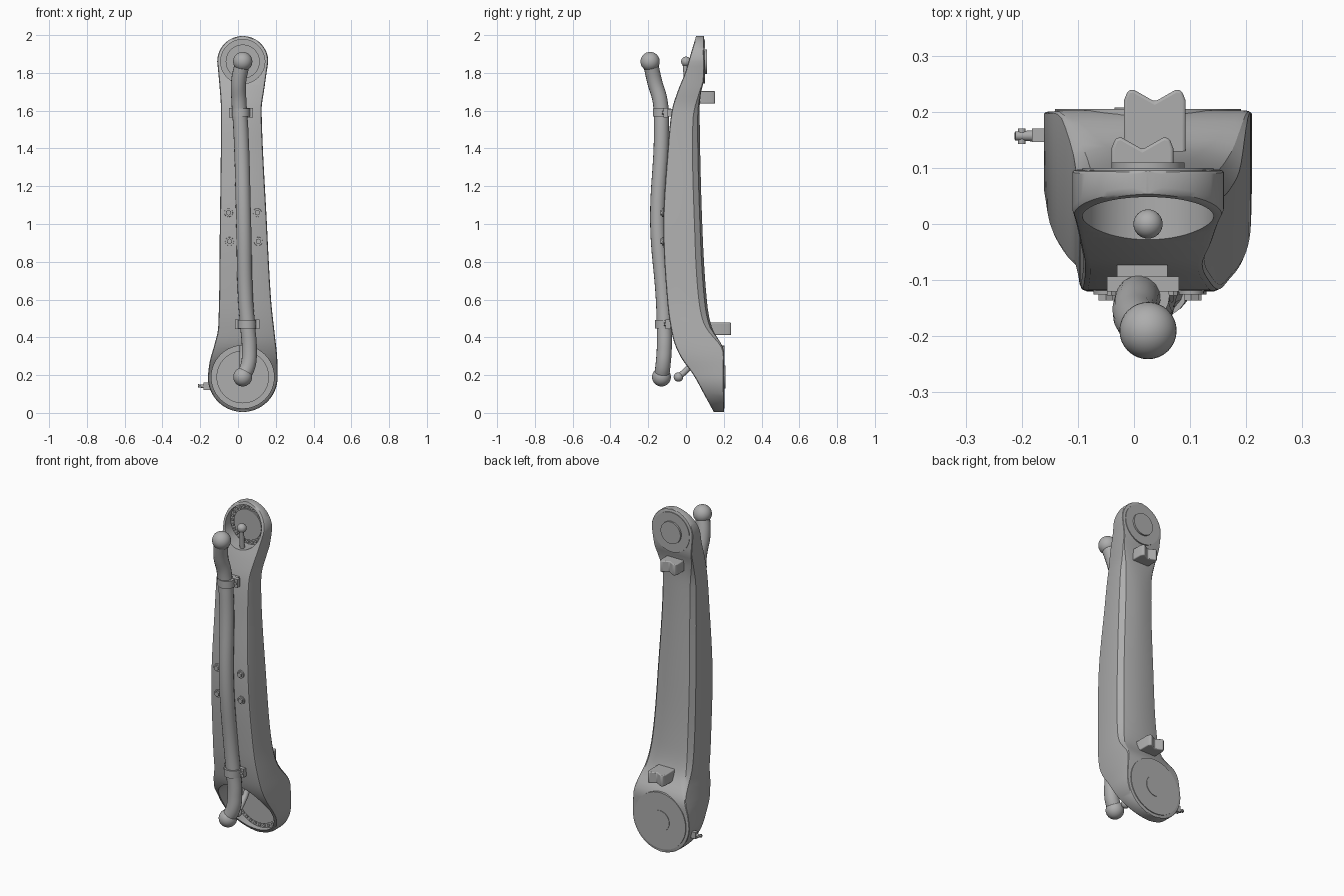
import bpy, bmesh, math
from mathutils import Vector

old = bpy.data.objects.get("Cube")
if old:
    bpy.data.objects.remove(old, do_unlink=True)

grey = bpy.data.materials.new("mid_grey")
grey.use_nodes = True
grey.diffuse_color = (0.42, 0.42, 0.42, 1)
grey.node_tree.nodes["Principled BSDF"].inputs["Base Color"].default_value = (0.42, 0.42, 0.42, 1)

CX = 0.025           # axis shared by both joints
LOW, HIGH = 0.19, 1.86
R_LOW, R_HIGH = 0.185, 0.135


def select(ob):
    bpy.ops.object.select_all(action='DESELECT')
    ob.select_set(True)
    bpy.context.view_layer.objects.active = ob


def smooth(ob, angle=32):
    select(ob)
    bpy.ops.object.shade_smooth_by_angle(angle=math.radians(angle))


def finish(name, bm):
    bmesh.ops.recalc_face_normals(bm, faces=bm.faces)
    me = bpy.data.meshes.new(name)
    bm.to_mesh(me)
    bm.free()
    me.materials.append(grey)
    ob = bpy.data.objects.new(name, me)
    bpy.context.collection.objects.link(ob)
    smooth(ob)
    return ob


def add_rod(bm, a, b, r, r2=None, n=48):
    a, b = Vector(a), Vector(b)
    d = b - a
    new = bmesh.ops.create_cone(bm, cap_ends=True, segments=n, radius1=r,
                                radius2=r if r2 is None else r2, depth=d.length)["verts"]
    rot = d.to_track_quat('Z', 'Y').to_matrix()
    bmesh.ops.rotate(bm, verts=new, matrix=rot)
    bmesh.ops.translate(bm, verts=new, vec=(a + b) / 2)


def add_box(bm, lo, hi):
    lo, hi = Vector(lo), Vector(hi)
    new = bmesh.ops.create_cube(bm, size=1)["verts"]
    bmesh.ops.scale(bm, verts=new, vec=hi - lo)
    bmesh.ops.translate(bm, verts=new, vec=(lo + hi) / 2)


def rod(name, a, b, r, r2=None, n=48):
    bm = bmesh.new()
    add_rod(bm, a, b, r, r2, n)
    return finish(name, bm)


def ball(name, at, r):
    bm = bmesh.new()
    new = bmesh.ops.create_uvsphere(bm, u_segments=32, v_segments=16, radius=r)["verts"]
    bmesh.ops.translate(bm, verts=new, vec=at)
    return finish(name, bm)


def tube(name, points, r):
    cu = bpy.data.curves.new(name, 'CURVE')
    cu.dimensions = '3D'
    cu.bevel_depth = r
    cu.bevel_resolution = 6
    cu.use_fill_caps = True
    sp = cu.splines.new('BEZIER')
    sp.bezier_points.add(len(points) - 1)
    for bp, p in zip(sp.bezier_points, points):
        bp.co = p
        bp.handle_left_type = bp.handle_right_type = 'AUTO'
    cu.materials.append(grey)
    ob = bpy.data.objects.new(name, cu)
    bpy.context.collection.objects.link(ob)
    select(ob)
    bpy.ops.object.convert(target='MESH')
    smooth(bpy.context.object, 50)


def curve_at(table, z):
    # smooth interpolation through a short (height, value) table
    n = len(table)
    for i in range(n - 1):
        (z0, v0), (z1, v1) = table[i], table[i + 1]
        if z <= z1:
            def slope(k):
                a, b = table[max(k - 1, 0)], table[min(k + 1, n - 1)]
                return (b[1] - a[1]) / (b[0] - a[0])
            h = z1 - z0
            t = max(0, (z - z0) / h)
            return ((2*t**3 - 3*t**2 + 1) * v0 + (t**3 - 2*t**2 + t) * h * slope(i)
                    + (3*t**2 - 2*t**3) * v1 + (t**3 - t**2) * h * slope(i + 1))
    return table[-1][1]


# Arm shell: sections lofted along the height, round at both joints
left_edge = [(.19, -.16), (.27, -.15), (.36, -.125), (.45, -.105), (1, -.096), (1.6, -.09), (1.72, -.097), (1.86, -.11)]
right_edge = [(.19, .21), (.3, .207), (.42, .194), (.6, .175), (1, .153), (1.6, .125), (1.72, .14), (1.86, .16)]
front_edge = [(0, .15), (.1, .095), (.2, .04), (.3, -.03), (.4, -.07), (.6, -.1), (1, -.12), (1.4, -.096),
              (1.6, -.075), (1.7, -.045), (1.8, -.005), (1.9, .025), (2, .055)]
back_edge = [(0, .2), (.25, .2), (.34, .198), (.45, .138), (.6, .11), (1, .086), (1.6, .072), (1.7, .08), (1.76, .095), (2, .095)]
chamfer = [(0, .012), (.33, .012), (.5, .07), (1, .075), (1.55, .065), (1.72, .012), (2, .012)]


def section(z):
    if z < LOW:
        w = math.sqrt(max(R_LOW**2 - (z - LOW)**2, 1e-5))
        xl, xr = CX - w, CX + w
    elif z > HIGH:
        w = math.sqrt(max(R_HIGH**2 - (z - HIGH)**2, 1e-5))
        xl, xr = CX - w, CX + w
    else:
        xl, xr = curve_at(left_edge, z), curve_at(right_edge, z)
    yf, yb = curve_at(front_edge, z), curve_at(back_edge, z)
    f = min(.012, .3 * (xr - xl), .3 * (yb - yf))
    c = min(curve_at(chamfer, z), .35 * (xr - xl))
    d = min(c * .55, .3 * (yb - yf))
    half = [(f, yf), (.3 * f, yf + .3 * f), (0, yf + f), (0, yb - d), (.3 * c, yb - .3 * d), (c, yb)]
    return [(xl + x, y, z) for x, y in half] + [(xr - x, y, z) for x, y in reversed(half)]


heights = [LOW - R_LOW * math.cos(math.pi / 2 * i / 16) for i in range(16)]
heights += [LOW + (HIGH - LOW) * i / 64 for i in range(65)]
heights += [HIGH + R_HIGH * math.sin(math.pi / 2 * i / 16) for i in range(1, 17)]
bm = bmesh.new()
rings = [[bm.verts.new(p) for p in section(z)] for z in heights]
for a, b in zip(rings, rings[1:]):
    for i in range(len(a)):
        j = (i + 1) % len(a)
        bm.faces.new((a[i], a[j], b[j], b[i]))
bm.faces.new(rings[0])
bm.faces.new(rings[-1])
arm = finish("arm_shell", bm)

# Open joint sockets, cut from the front
for z, r, floor in ((LOW, .166, .17), (HIGH, .117, .062)):
    cutter = rod("socket_cutter", (CX, -.4, z), (CX, floor, z), r, n=64)
    cutter.hide_render = True
    mod = arm.modifiers.new("socket", 'BOOLEAN')
    mod.operation = 'DIFFERENCE'
    mod.solver = 'EXACT'
    mod.object = cutter
    select(arm)
    bpy.ops.object.modifier_apply(modifier=mod.name)
    bpy.data.objects.remove(cutter, do_unlink=True)
smooth(arm)

# Flange discs, hubs and rings of bolts
for label, z, r, floor, back, hub, lift, count in (
        ("lower", LOW, .166, .17, .2, .06, .003, 32), ("upper", HIGH, .117, .062, .095, .065, .01, 24)):
    rod(label + "_back_flange", (CX, back - .01, z), (CX, back + .005, z), r, n=64)
    rod(label + "_back_hub", (CX, back, z), (CX, back + .005 + lift, z), hub)
    rod(label + "_socket_disc", (CX, floor + .005, z), (CX, floor - .008, z), r - .027, n=64)
    bm = bmesh.new()
    for i in range(count):
        t = math.tau * i / count
        x, h = CX + (r - .014) * math.cos(t), z + (r - .014) * math.sin(t)
        add_rod(bm, (x, floor + .003, h), (x, floor - .007, h), .008, n=8)
    finish(label + "_flange_bolts", bm)

# Outer hose with ball ends
hose = [(.025, -.19, 1.86), (.003, -.165, 1.75), (.005, -.137, 1.65), (.015, -.13, 1.5), (.03, -.15, 1),
        (.04, -.12, .6), (.052, -.115, .45), (.06, -.115, .34), (.053, -.122, .25), (.025, -.13, .19)]
tube("outer_hose", hose, .04)
ball("hose_top_ball", hose[0], .051)
ball("hose_bottom_ball", hose[-1], .05)

# Inner cable ends inside the sockets
tube("upper_cable_end", [(CX, -.005, 1.86), (CX, 0, 1.8), (CX, .01, 1.7)], .014)
ball("upper_cable_ball", (CX, 0, 1.86), .026)
tube("lower_cable_end", [(CX, -.04, .19), (CX, 0, .225), (CX, .05, .29), (CX, .06, .38)], .016)
ball("lower_cable_ball", (CX, -.04, .19), .025)

# Hose clamps: collar, ears and foot
for label, x, y, z in (("upper", .015, -.128, 1.59), ("lower", .048, -.117, .47)):
    bm = bmesh.new()
    add_rod(bm, (x, y, z - .022), (x, y, z + .022), .048)
    add_box(bm, (x - .063, y + .008, z - .025), (x + .065, y + .034, z + .025))
    add_box(bm, (x - .045, y, z - .02), (x + .045, y + .065, z + .02))
    finish(label + "_hose_clamp", bm)
    bm = bmesh.new()
    for s in (-1, 1):
        add_rod(bm, (x + s * .055, y + .01, z), (x + s * .055, y + .001, z), .009, n=6)
    finish(label + "_clamp_screws", bm)

# Four front studs
for x, z in ((-.05, 1.06), (.102, 1.06), (-.045, .908), (.107, .908)):
    rod("front_stud_washer", (x, -.105, z), (x, -.126, z), .024, .022, 24)
    rod("front_stud_head", (x, -.12, z), (x, -.136, z), .015, n=6)

# Back cable saddles with two horns
for label, x, y0, y1, z, w in (("upper", .015, .05, .155, 1.67, .055), ("lower", .037, .09, .24, .445, .055)):
    shape = [(-w, y0), (-w, y1 - .02), (-w * .88, y1 - .003), (-w * .7, y1), (0, y1 - .022),
             (w * .7, y1), (w * .88, y1 - .003), (w, y1 - .02), (w, y0)]
    bm = bmesh.new()
    face = bm.faces.new([bm.verts.new((x + px, py, z - .033)) for px, py in shape])
    up = bmesh.ops.extrude_face_region(bm, geom=[face])["geom"]
    bmesh.ops.translate(bm, verts=[v for v in up if isinstance(v, bmesh.types.BMVert)], vec=(0, 0, .066))
    saddle = finish(label + "_cable_saddle", bm)
    bev = saddle.modifiers.new("soft_edges", 'BEVEL')
    bev.width = .012
    bev.segments = 3
    select(saddle)
    bpy.ops.object.modifier_apply(modifier=bev.name)
    smooth(saddle, 40)

# Side connector on the lower joint
bm = bmesh.new()
add_box(bm, (-.182, .146, .122), (-.145, .17, .16))
add_rod(bm, (-.16, .157, .138), (-.212, .157, .144), .011, .008, 12)
add_rod(bm, (-.2, .143, .142), (-.2, .17, .142), .007, n=12)
finish("side_connector", bm)
